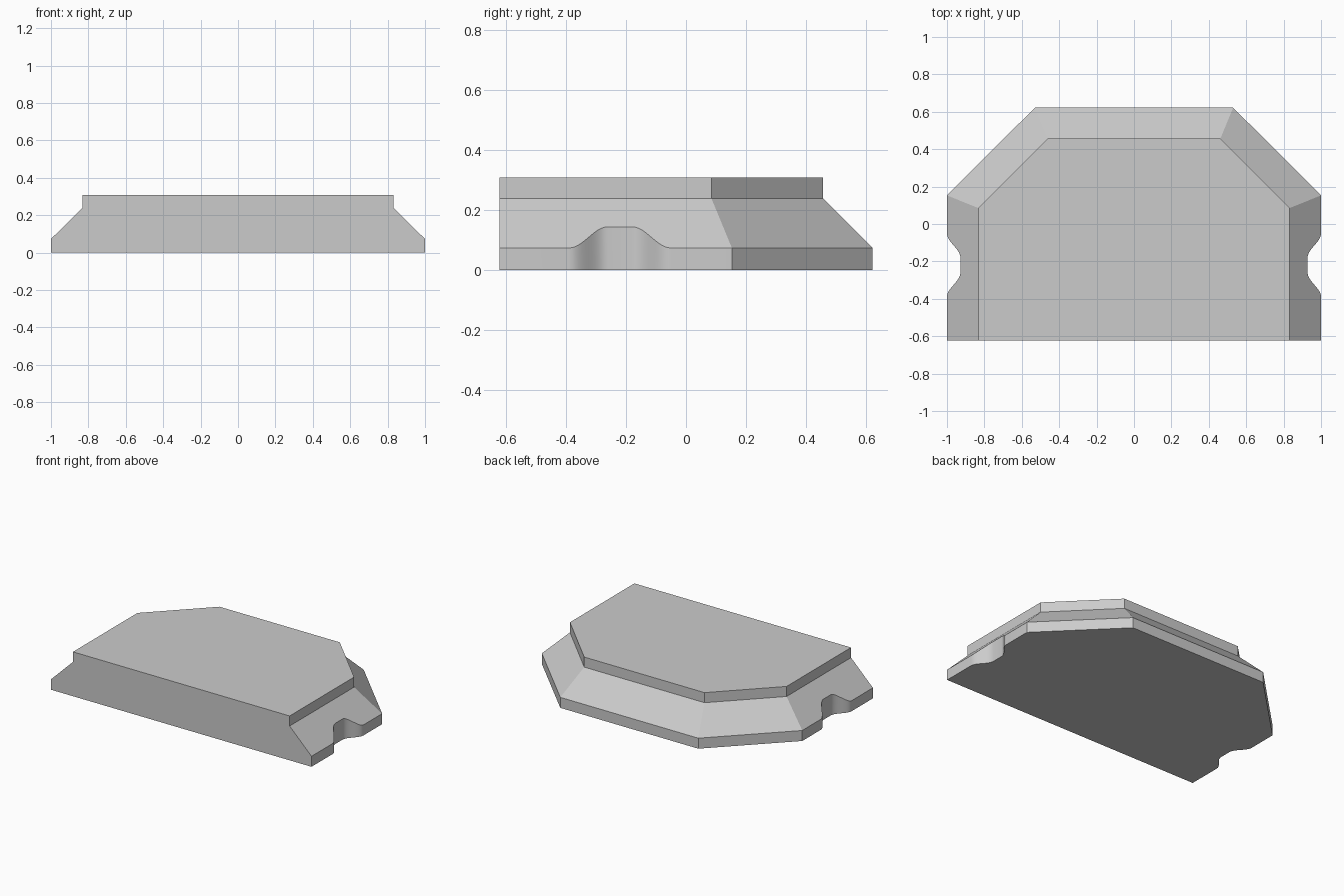
import bpy, bmesh, math

cube = bpy.data.objects.get("Cube")
if cube:
    bpy.data.objects.remove(cube, do_unlink=True)

# Overall sizes
FRONT, RIM_Z, SHOULDER_Z, TOP_Z = -0.622, 0.073, 0.238, 0.308
NOTCH_Y, NOTCH_DEPTH, FLAT_HALF, BLEND = -0.22, 0.072, 0.04, 0.13
STEPS = 12

grey = bpy.data.materials.new("Plain grey")
grey.use_nodes = True
colour = (0.6, 0.6, 0.6, 1)
grey.diffuse_color = colour
shader = grey.node_tree.nodes["Principled BSDF"]
shader.inputs["Base Color"].default_value = colour
shader.inputs["Roughness"].default_value = 0.6


def notch_points():
    """Eased notch outline as (y, depth), from front to back."""
    half = []
    for i in range(STEPS + 1):
        t = i / STEPS
        half.append((FLAT_HALF + BLEND * (1 - t),
                     NOTCH_DEPTH * (1 - math.cos(math.pi * t)) / 2))
    return [(NOTCH_Y - d, k) for d, k in half] + [(NOTCH_Y + d, k) for d, k in reversed(half)]


def mirrored(side):
    """Close a right-hand outline with its mirror image."""
    return side + [(-x, y, z) for x, y, z in reversed(side)]


# Outlines: notched base, rim following the slope, shoulder and top
notch = notch_points()
lower = [(1, FRONT, 0)] + [(1 - k, y, k) for y, k in notch] + [(1, 0.153, 0), (0.53, 0.622, 0)]
upper = [(0.832, FRONT), (0.832, 0.085), (0.462, 0.457)]
slope = (SHOULDER_Z - RIM_Z) / (1 - upper[0][0])

bm = bmesh.new()


def ring(points):
    return [bm.verts.new(p) for p in mirrored(points)]


base = ring([(x, y, 0) for x, y, k in lower])
rim = ring([(x, y, RIM_Z + k * slope) for x, y, k in lower])
shoulder = ring([(x, y, SHOULDER_Z) for x, y in upper])
top = ring([(x, y, TOP_Z) for x, y in upper])

# Base, top and upright walls; the front is one flat face
bm.faces.new(base)
bm.faces.new(top)
for low, high in ((base, rim), (shoulder, top)):
    for i in range(len(low) - 1):
        bm.faces.new((low[i], low[i + 1], high[i + 1], high[i]))
bm.faces.new([r[0] for r in (base, rim, shoulder, top)]
             + [r[-1] for r in (top, shoulder, rim, base)])

# Sloping faces: notched sides, back corners and back
n = len(lower)
bm.faces.new(rim[:n - 1] + [shoulder[1], shoulder[0]])
bm.faces.new(rim[n + 1:] + [shoulder[5], shoulder[4]])
for i in range(3):
    a, b = n - 2 + i, 1 + i
    bm.faces.new((rim[a], rim[a + 1], shoulder[b + 1], shoulder[b]))

bmesh.ops.recalc_face_normals(bm, faces=bm.faces)
mesh = bpy.data.meshes.new("bevelled_base")
bm.to_mesh(mesh)
bm.free()
mesh.materials.append(grey)
body = bpy.data.objects.new("bevelled_base", mesh)
bpy.context.collection.objects.link(body)

# Smooth the notch only
bpy.ops.object.select_all(action="DESELECT")
body.select_set(True)
bpy.context.view_layer.objects.active = body
bpy.ops.object.shade_smooth_by_angle(angle=math.radians(25))
